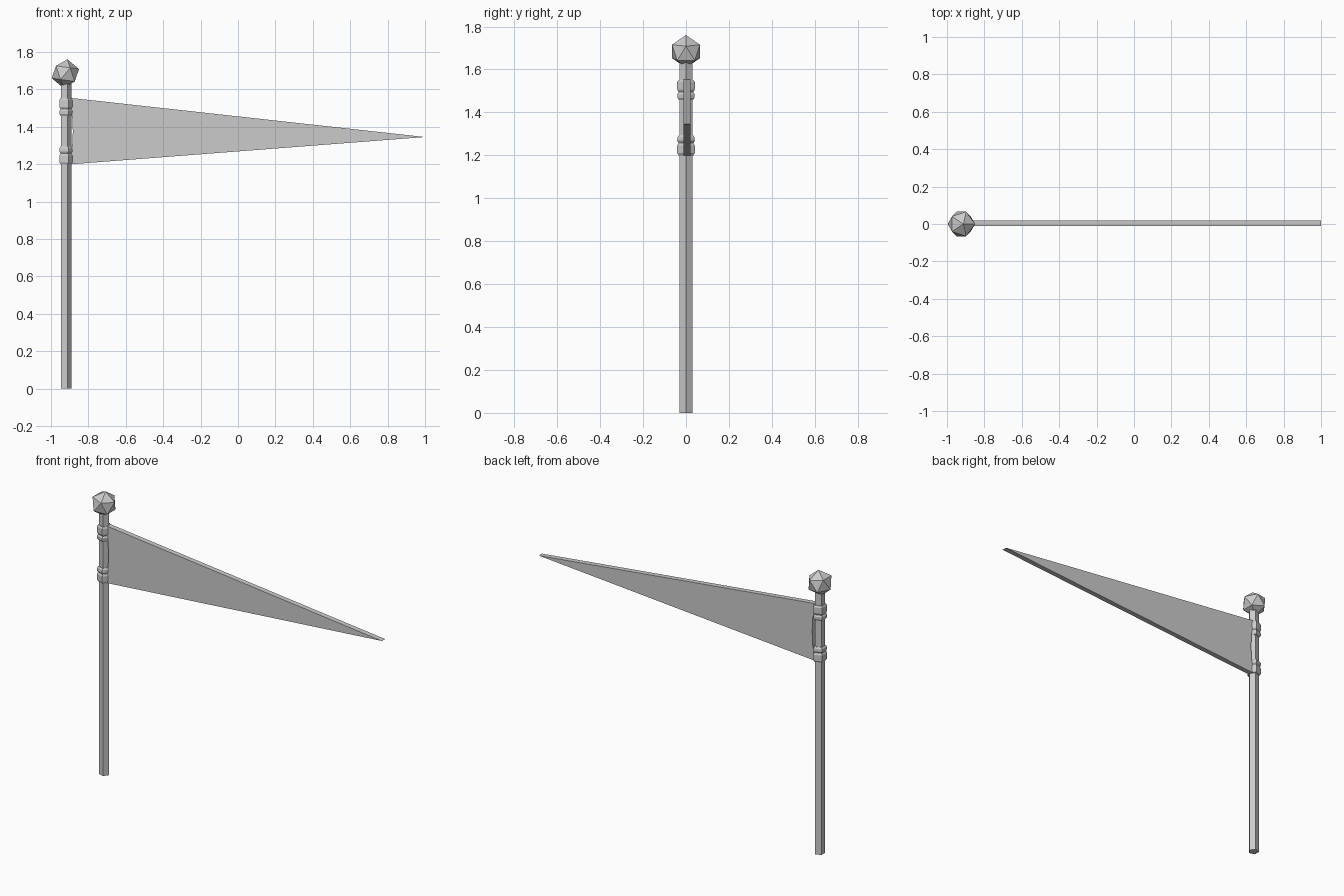
import bpy, bmesh, math
from mathutils import Matrix

cube = bpy.data.objects.get("Cube")
if cube:
    bpy.data.objects.remove(cube, do_unlink=True)

POLE_X = -0.92
SIDES = 5

grey = bpy.data.materials.new("plain grey")
grey.use_nodes = True
colour = (0.6, 0.6, 0.6, 1)
grey.diffuse_color = colour
grey.node_tree.nodes["Principled BSDF"].inputs["Base Color"].default_value = colour


def make_object(name, bm):
    bmesh.ops.recalc_face_normals(bm, faces=bm.faces)
    mesh = bpy.data.meshes.new(name)
    bm.to_mesh(mesh)
    bm.free()
    mesh.materials.append(grey)
    obj = bpy.data.objects.new(name, mesh)
    bpy.context.collection.objects.link(obj)
    return obj


def lathe(name, profile):
    """Capped five-sided column from (radius, height) pairs, one corner towards +x."""
    bm = bmesh.new()
    rings = []
    for r, z in profile:
        angles = [math.tau * i / SIDES for i in range(SIDES)]
        rings.append([bm.verts.new((POLE_X + r * math.cos(a), r * math.sin(a), z))
                      for a in angles])
    for low, high in zip(rings, rings[1:]):
        for i in range(SIDES):
            j = (i + 1) % SIDES
            bm.faces.new((low[i], low[j], high[j], high[i]))
    bm.faces.new(rings[0])
    bm.faces.new(rings[-1])
    return make_object(name, bm)


# Pole
lathe("pole", [(0.031, 0), (0.031, 1.64)])

# Faceted knob on top, leaning slightly
bm = bmesh.new()
bmesh.ops.create_icosphere(bm, subdivisions=1, radius=0.077,
                           matrix=Matrix.Translation((POLE_X - 0.003, 0, 1.684))
                           @ Matrix.Rotation(math.radians(8), 4, 'Y'))
make_object("knob", bm)

# Cloth ties: a tall band and a narrow lip with a groove between
tie = [(0.036, 0), (0.043, 0.01), (0.043, 0.046), (0.036, 0.058),
       (0.043, 0.068), (0.042, 0.084), (0.034, 0.094)]
lathe("lower_tie", [(r, 1.2 + h) for r, h in tie])
lathe("upper_tie", [(r, 1.552 - h) for r, h in reversed(tie)])

# Pennant with a shallow hollow in its hoist edge
outline = [(-0.91, 1.2), (-0.885, 1.2), (1.0, 1.345), (-0.885, 1.553),
           (-0.91, 1.553), (-0.887, 1.46), (-0.883, 1.375), (-0.887, 1.29)]
bm = bmesh.new()
face = bm.faces.new([bm.verts.new((x, -0.012, z)) for x, z in outline])
sweep = bmesh.ops.extrude_face_region(bm, geom=[face])
moved = [g for g in sweep["geom"] if isinstance(g, bmesh.types.BMVert)]
bmesh.ops.translate(bm, verts=moved, vec=(0, 0.032, 0))
make_object("pennant", bm)
